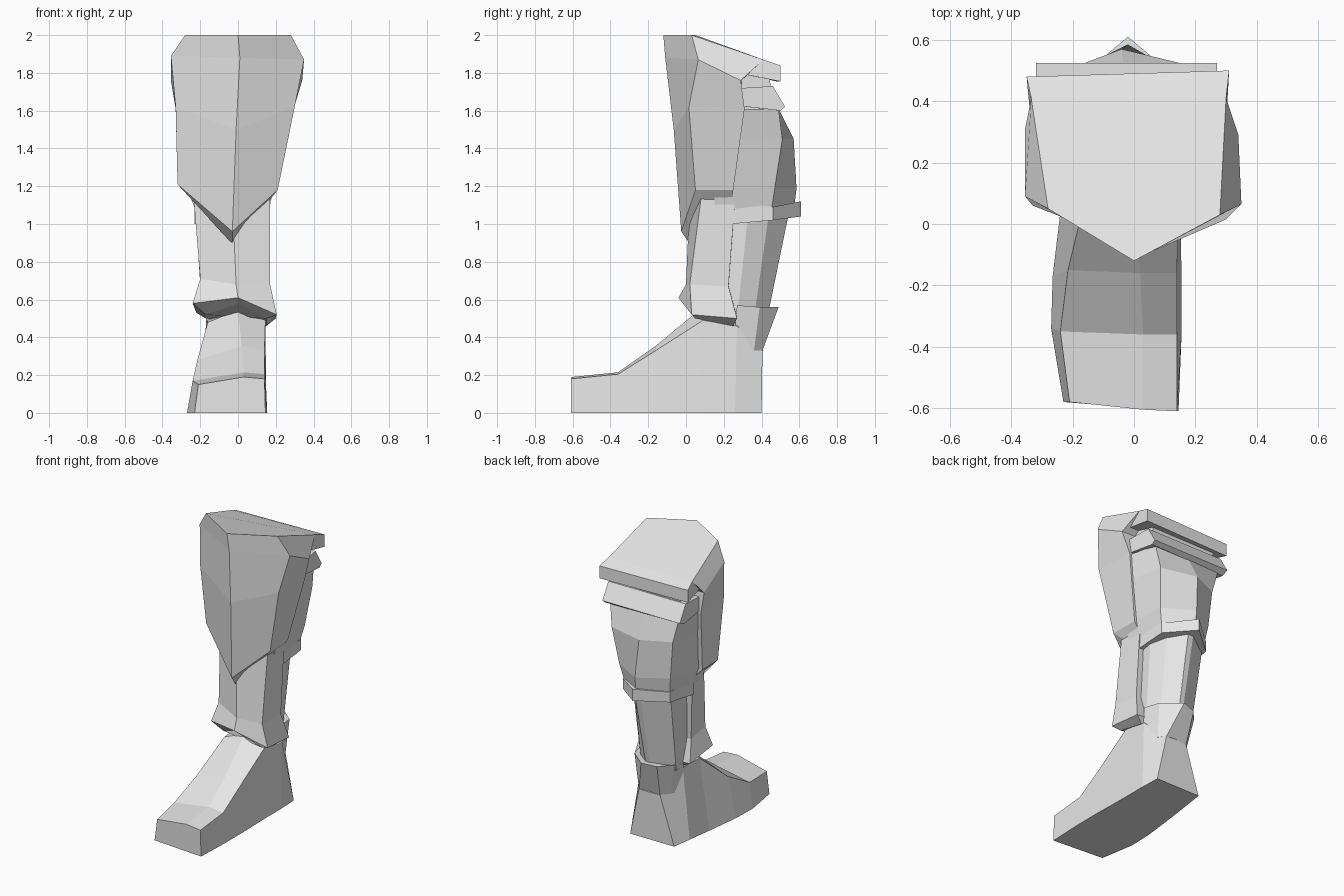
import bpy, bmesh

grey = bpy.data.materials.new("armour_grey")
grey.diffuse_color = (0.8, 0.8, 0.8, 1)


def loft(name, rings):
    """Closed flat-shaded solid through rings of (x, y, z) points."""
    bm = bmesh.new()
    loops = [[bm.verts.new(p) for p in ring] for ring in rings]
    n = len(loops[0])
    for a, b in zip(loops, loops[1:]):
        for i in range(n):
            j = (i + 1) % n
            bm.faces.new((a[i], a[j], b[j], b[i]))
    bm.faces.new(loops[0][::-1])
    bm.faces.new(loops[-1])
    bmesh.ops.recalc_face_normals(bm, faces=bm.faces[:])
    mesh = bpy.data.meshes.new(name)
    bm.to_mesh(mesh)
    bm.free()
    mesh.materials.append(grey)
    obj = bpy.data.objects.new(name, mesh)
    bpy.context.collection.objects.link(obj)
    return obj


def level(z, pts):
    return [(x, y, z) for x, y in pts]


# Foot: sections from toe to heel (bottom left, left, middle, right, bottom right)
loft("foot", [
    [(-.23, -.58, 0), (-.21, -.58, .15), (.03, -.605, .19), (.14, -.61, .18), (.145, -.61, 0)],
    [(-.27, -.34, 0), (-.24, -.35, .17), (.03, -.36, .215), (.14, -.36, .205), (.155, -.36, 0)],
    [(-.265, -.17, 0), (-.215, -.15, .28), (.02, -.16, .355), (.14, -.16, .33), (.155, -.17, 0)],
    [(-.235, .08, 0), (-.16, .08, .48), (0, .07, .545), (.145, .09, .49), (.15, .08, 0)],
    [(-.21, .26, 0), (-.165, .27, .49), (0, .27, .55), (.145, .27, .46), (.15, .26, 0)],
    [(-.19, .40, 0), (-.085, .405, .33), (0, .41, .33), (.075, .405, .33), (.145, .40, 0)],
])

# Heel cuff flaring out behind the ankle
loft("heel_cuff", [
    level(.33, [(.135, .25), (.11, .36), (.075, .405), (-.085, .405), (-.13, .35), (-.17, .25)]),
    [(.145, .27, .57), (.12, .39, .56), (0, .49, .56), (-.1, .46, .55),
     (-.17, .38, .55), (-.17, .27, .52)],
])

# Front half of the shaft with its flared hem
loft("shin_shell", [
    [(.15, .05, .50), (0, .04, .58), (-.17, .08, .52), (-.17, .25, .50), (.15, .25, .46)],
    [(.205, .03, .52), (0, -.04, .61), (-.24, .05, .58), (-.22, .27, .53), (.20, .27, .50)],
    [(.17, .02, .68), (-.01, 0, .68), (-.20, .075, .71), (-.20, .23, .68), (.17, .225, .67)],
    [(.17, .08, 1.14), (-.03, .02, 1.14), (-.235, .14, 1.14), (-.23, .26, 1.14), (.17, .26, 1.14)],
])

# Rear of the shaft, coming to a vertical ridge
loft("calf_core", [
    level(.50, [(.13, .2), (.13, .27), (.09, .36), (0, .43), (-.03, .43), (-.17, .35), (-.16, .2)]),
    level(1.06, [(.13, .2), (.14, .33), (.10, .44), (.01, .545), (-.03, .545), (-.19, .44), (-.18, .2)]),
])

# Band below the knee
band = [(.165, .24), (.16, .46), (-.02, .61), (-.2, .46), (-.23, .24)]
loft("knee_band", [
    [(x, y, z) for (x, y), z in zip(band, (1.0, 1.02, 1.04, 1.02, 1.0))],
    [(x, y, z) for (x, y), z in zip(band, (1.12, 1.09, 1.12, 1.09, 1.12))],
])

# Upper calf bulging to a ridge behind
loft("upper_calf", [
    level(1.06, [(.16, .15), (.16, .25), (.15, .45), (-.02, .57), (-.19, .45), (-.22, .25), (-.22, .15)]),
    level(1.19, [(.19, .15), (.19, .25), (.18, .47), (-.02, .585), (-.21, .47), (-.27, .25), (-.27, .15)]),
    level(1.45, [(.25, .15), (.25, .29), (.21, .51), (-.04, .57), (-.235, .48), (-.29, .29), (-.29, .15)]),
    level(1.61, [(.28, .15), (.28, .31), (.235, .49), (-.03, .49), (-.28, .48), (-.31, .30), (-.31, .15)]),
])

# Large ridged front guard (right, ridge, left, left back, right back)
loft("front_guard", [
    [(.17, .10, 1.13), (-.03, .02, .895), (-.24, .14, 1.13), (-.24, .25, 1.13), (.17, .25, 1.13)],
    [(.21, .05, 1.18), (-.03, -.025, .96), (-.32, .11, 1.21), (-.30, .25, 1.19), (.205, .25, 1.18)],
    [(.30, .015, 1.62), (-.01, -.065, 1.5), (-.33, .06, 1.62), (-.33, .31, 1.61), (.295, .31, 1.61)],
    [(.35, .065, 1.87), (.01, -.11, 1.88), (-.355, .09, 1.89), (-.355, .31, 1.76), (.34, .29, 1.76)],
    [(.28, .03, 2), (0, -.12, 2), (-.28, .05, 2), (-.335, .41, 1.87), (.30, .41, 1.87)],
])

# Back of the knee: core with two overlapping slabs
loft("knee_core", [
    level(1.58, [(.25, .2), (.22, .46), (-.27, .46), (-.29, .2)]),
    level(1.82, [(.25, .2), (.22, .44), (-.27, .44), (-.29, .2)]),
])
for name, left, right, profile in [
    ("upper_knee_slab", (-.335, -.35), (.30, .31),
     [(.32, 1.79), (.41, 1.87), (.50, 1.84), (.50, 1.755)]),
    ("lower_knee_slab", (-.315, -.32), (.285, .27),
     [(.24, 1.63), (.30, 1.72), (.46, 1.73), (.525, 1.62), (.50, 1.60)]),
]:
    loft(name, [[(xs[0] if y < .42 else xs[1], y - (.02 if xs is left and y == .50 else 0), z)
                 for y, z in profile] for xs in (left, right)])
